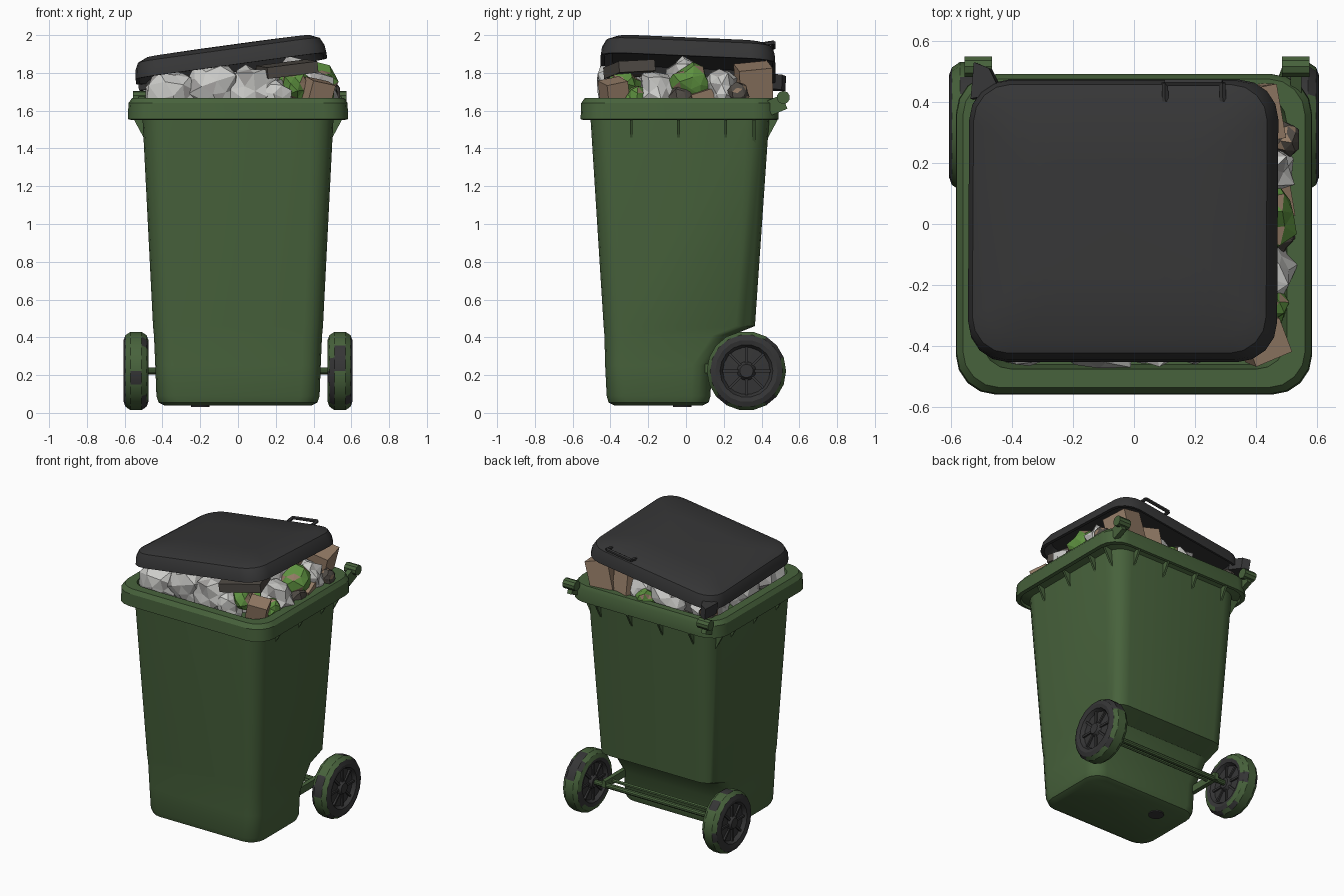
import bpy, bmesh, math, random
from mathutils import Vector, Matrix, Euler

random.seed(7)
if "Cube" in bpy.data.objects:
    bpy.data.objects.remove(bpy.data.objects["Cube"], do_unlink=True)


def material(name, rgb):
    m = bpy.data.materials.new(name)
    m.use_nodes = True
    m.diffuse_color = (*rgb, 1)
    m.node_tree.nodes["Principled BSDF"].inputs["Base Color"].default_value = (*rgb, 1)
    return m


GREEN = material("bin green", (.064, .123, .045))
BLACK = material("charcoal plastic", (.036, .036, .037))
WHITE = material("white bag", (.6, .6, .58))
GREY = material("grey paper", (.38, .37, .36))
BROWN = material("cardboard", (.31, .21, .14))
DARK = material("dark waste", (.08, .07, .06))
LEAF = material("leaf green", (.11, .28, .05))


def finish(name, bm, mats, smooth=True):
    bmesh.ops.recalc_face_normals(bm, faces=bm.faces)
    me = bpy.data.meshes.new(name)
    bm.to_mesh(me)
    bm.free()
    for m in mats:
        me.materials.append(m)
    ob = bpy.data.objects.new(name, me)
    bpy.context.collection.objects.link(ob)
    if smooth:
        bpy.ops.object.select_all(action='DESELECT')
        ob.select_set(True)
        bpy.context.view_layer.objects.active = ob
        bpy.ops.object.shade_smooth_by_angle(angle=math.radians(32))
    return ob


def rounded_ring(w, y0, y1, r, z, steps=5):
    pts = []
    corners = [(w - r, y1 - r), (r - w, y1 - r), (r - w, y0 + r), (w - r, y0 + r)]
    for i, (cx, cy) in enumerate(corners):
        for k in range(steps):
            a = math.pi / 2 * (i + k / (steps - 1))
            pts.append((cx + r * math.cos(a), cy + r * math.sin(a), z))
    return pts


def loft(rings):
    bm = bmesh.new()
    loops = [[bm.verts.new(p) for p in ring] for ring in rings]
    n = len(loops[0])
    for a, b in zip(loops, loops[1:]):
        for i in range(n):
            j = (i + 1) % n
            bm.faces.new((a[i], a[j], b[j], b[i]))
    bm.faces.new(loops[0])
    bm.faces.new(loops[-1])
    return bm


def box(name, size, loc, mat, rot=(0, 0, 0)):
    bm = bmesh.new()
    mx = Matrix.LocRotScale(Vector(loc), Euler(rot), Vector(size))
    bmesh.ops.create_cube(bm, size=1, matrix=mx)
    return finish(name, bm, [mat], False)


def rod(name, a, b, radius, mat, sides=10):
    a, b = Vector(a), Vector(b)
    q = (b - a).to_track_quat('Z', 'Y').to_matrix().to_4x4()
    bm = bmesh.new()
    bmesh.ops.create_cone(bm, cap_ends=True, segments=sides, radius1=radius, radius2=radius,
                          depth=(b - a).length, matrix=Matrix.Translation((a + b) / 2) @ q)
    return finish(name, bm, [mat])


# Tapered body with wheel recess, rolled rim and inner wall: half width, front, back, radius, z
body = [(.39, -.38, .09, .08, .04), (.42, -.41, .12, .1, .055), (.432, -.42, .13, .1, .09),
        (.438, -.428, .135, .1, .25), (.445, -.432, .24, .1, .41), (.45, -.436, .365, .1, .46),
        (.505, -.505, .44, .12, 1.55), (.555, -.535, .47, .13, 1.565), (.56, -.54, .475, .13, 1.55),
        (.583, -.558, .49, .13, 1.555), (.58, -.555, .49, .13, 1.64), (.56, -.535, .475, .12, 1.668),
        (.5, -.475, .43, .1, 1.668), (.48, -.46, .41, .1, 1.58)]
finish("bin_body", loft([rounded_ring(*b) for b in body]), [GREEN])


# Triangular gussets below the rim
def gusset(x, y, dx, dy):
    d, t = Vector((dx, dy, 0)), Vector((dy, dx, 0)) * .007
    tri = [Vector((x, y, 1.56)) - d * .02, Vector((x, y, 1.56)) + d * .055, Vector((x, y, 1.43)) - d * .015]
    finish("rim_gusset", loft([[p - t for p in tri], [p + t for p in tri]]), [GREEN], False)


for y in (-.29, -.04, .21, .36):
    for s in (-1, 1):
        gusset(s * .5, y, s, 0)
for x in (-.36, -.12, .12, .36):
    gusset(x, .435, 0, 1)

# Hinge knobs on the back of the rim
for x in (-.51, .53):
    box("hinge_bracket", (.035, .09, .08), (x, .48, 1.63), GREEN, (.4, 0, 0))
    rod("hinge_knob", (x - .045, .515, 1.67), (x + .045, .515, 1.67), .035, GREEN)

# Tilted lid with hollow underside
lid_rings = [(.46, -.4, .41, .1, .065), (.49, -.44, .45, .12, 0), (.51, -.46, .465, .13, 0),
             (.505, -.455, .46, .13, .045), (.485, -.435, .445, .12, .085),
             (.435, -.385, .395, .1, .108), (.25, -.2, .2, .08, .118)]
lid_bm = loft([rounded_ring(*r) for r in lid_rings])
tilt = Euler((math.radians(-2.5), math.radians(-7.8), 0))
lid_mx = Matrix.LocRotScale(Vector((-.035, .008, 1.822)), tilt, None)
lid_bm.transform(lid_mx)
finish("lid", lid_bm, [BLACK])

# Lid grip loop and broken hinge arm
grip = [lid_mx @ Vector(p) for p in [(.15, .39, .1), (.15, .45, .112), (.34, .45, .112), (.34, .39, .1)]]
for a, b in zip(grip, grip[1:]):
    rod("lid_grip", a, b, .012, BLACK, 6)
arm = [(-.5, .4), (-.4, .42), (-.44, .5), (-.49, .52)]
arm_bm = loft([[(x, y, z) for x, y in arm] for z in (-.03, .05)])
arm_bm.transform(lid_mx)
finish("lid_hinge_arm", arm_bm, [BLACK], False)

# Wheels: revolved profile of (side offset, radius), scuffed tread and raised spokes
half = [(.062, .035), (.04, .05), (.035, .125), (.06, .14), (.066, .165), (.056, .192), (.03, .21)]
profile = half + [(-x, r) for x, r in reversed(half)]
SEG = 18
for s, label in ((-1, "right"), (1, "left")):
    cx, cy, cz = s * .54, .32, .222
    rings = [[(cx + s * o, cy + r * math.cos(math.tau * i / SEG), cz + r * math.sin(math.tau * i / SEG))
              for i in range(SEG)] for o, r in profile]
    bm = loft(rings)
    for f in bm.faces:
        c = f.calc_center_median()
        r = math.hypot(c.y - cy, c.z - cz)
        if r > .175 and s * (c.x - cx) < .055:
            f.material_index = int(random.random() < .7)
    finish(label + "_wheel", bm, [BLACK, GREEN])
    for i in range(8):
        a = math.tau * i / 8
        for side in (-1, 1):
            box(label + "_wheel_spoke", (.014, .085, .014),
                (cx + side * .042, cy + .085 * math.cos(a), cz + .085 * math.sin(a)), BLACK, (a, 0, 0))

# Axle, cross bar and brackets
rod("axle", (-.5, .32, .222), (.5, .32, .222), .018, GREEN)
rod("cross_bar", (-.42, .26, .235), (.42, .26, .235), .012, GREEN, 6)
for x in (-.4, .4):
    box("axle_bracket", (.03, .24, .05), (x, .22, .235), GREEN)

# Drain plug under the floor
rod("drain_plug", (-.2, -.02, .032), (-.2, -.02, .045), .05, BLACK, 12)


# Crumpled rubbish, kept below the lid
def press(bm):
    for v in bm.verts:
        v.co.x = max(-.49, min(.54, v.co.x))
        v.co.y = max(-.485, min(.46, v.co.y))
        v.co.z = min(v.co.z, 1.875 + .135 * v.co.x - .04 * v.co.y)


def crumple(name, loc, size, mats):
    bm = bmesh.new()
    bmesh.ops.create_icosphere(bm, subdivisions=2, radius=1)
    turn = Euler([random.uniform(0, 6) for _ in range(3)]).to_matrix()
    for v in bm.verts:
        p = turn @ (v.co * random.uniform(.75, 1.15))
        v.co = Vector([p[i] * size[i] + loc[i] for i in range(3)])
    press(bm)
    for f in bm.faces:
        f.material_index = int(random.random() < .2)
    finish(name, bm, mats, False)


def carton(loc, size, rot, mat):
    bm = bmesh.new()
    bmesh.ops.create_cube(bm, size=1, matrix=Matrix.LocRotScale(Vector(loc), Euler(rot), Vector(size)))
    press(bm)
    finish("carton", bm, [mat], False)


crumple("waste_mound", (0, -.02, 1.62), (.42, .38, .17), [GREY, DARK])
bags = [(-.34, -.34, 1.68, .15), (-.12, -.36, 1.72, .16), (.07, -.36, 1.7, .14), (.2, -.38, 1.66, .1),
        (.4, -.16, 1.7, .13), (.42, .18, 1.72, .11), (-.38, -.05, 1.66, .14), (-.36, .25, 1.66, .13),
        (-.1, .32, 1.68, .13), (.12, .34, 1.68, .11), (.3, -.02, 1.76, .12)]
for x, y, z, r in bags:
    crumple("white_bag", (x, y, z), (r, r * .85, r), [WHITE, GREY])
for x, y, z, r in [(.42, .02, 1.74, .11), (.3, -.33, 1.73, .09), (.44, -.27, 1.66, .07), (.03, .4, 1.66, .07)]:
    crumple("leafy_scraps", (x, y, z), (r, r, r), [LEAF, BROWN])
for x, y, z, r in [(.45, -.03, 1.67, .08), (.5, .28, 1.69, .06), (-.44, .38, 1.68, .07)]:
    crumple("dark_scraps", (x, y, z), (r, r, r), [DARK, BROWN])
carton((.38, .36, 1.74), (.16, .18, .2), (.1, .25, .2), BROWN)
carton((.42, -.38, 1.69), (.13, .12, .14), (.2, .2, .4), BROWN)
carton((.26, -.3, 1.82), (.28, .2, .06), (.05, -.12, .3), DARK)
carton((.2, .38, 1.71), (.14, .1, .16), (.2, .1, -.3), BROWN)
carton((.47, .1, 1.66), (.08, .14, .1), (.3, .1, .2), BROWN)
